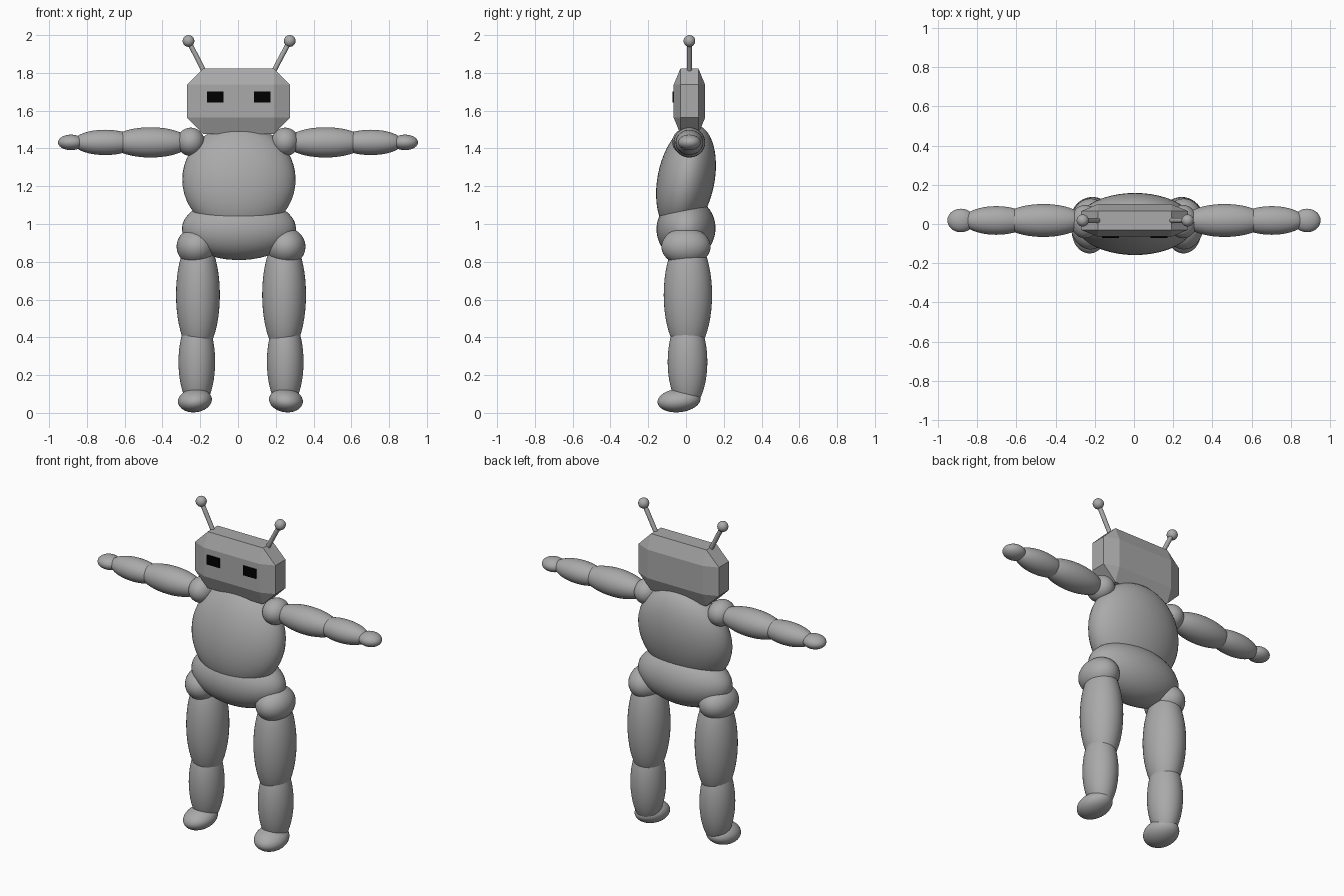
import bpy
import bmesh
from math import radians
from mathutils import Matrix, Vector

old = bpy.data.objects.get("Cube")
if old:
    bpy.data.objects.remove(old, do_unlink=True)


def material(name, value):
    mat = bpy.data.materials.new(name)
    mat.use_nodes = True
    colour = (value, value, value, 1)
    mat.diffuse_color = colour
    mat.node_tree.nodes["Principled BSDF"].inputs["Base Color"].default_value = colour
    return mat


GREY = material("body grey", 0.4)
BLACK = material("eye black", 0.0)


def finish(name, bm, mat, smooth=False):
    mesh = bpy.data.meshes.new(name)
    for face in bm.faces:
        face.smooth = smooth
    bm.to_mesh(mesh)
    bm.free()
    mesh.materials.append(mat)
    obj = bpy.data.objects.new(name, mesh)
    bpy.context.collection.objects.link(obj)
    return obj


def ellipsoid(name, centre, radii, tilt=(0, 0), axis="Z"):
    """Smooth ellipsoid with poles on the given axis, tilted about x and y."""
    bm = bmesh.new()
    pole = Matrix.Rotation(radians(90), 4, "Y") if axis == "X" else Matrix()
    bmesh.ops.create_uvsphere(bm, u_segments=40, v_segments=24, radius=1, matrix=pole)
    bm.transform(Matrix.Diagonal((*radii, 1)))
    turn = Matrix.Rotation(radians(tilt[1]), 4, "Y") @ Matrix.Rotation(radians(tilt[0]), 4, "X")
    bm.transform(Matrix.Translation(centre) @ turn)
    return finish(name, bm, GREY, True)


def box(name, centre, size, mat, bevel=0, squash=1):
    """Box with optional flat chamfers; squash narrows the chamfers along y."""
    bm = bmesh.new()
    bmesh.ops.create_cube(bm, size=1)
    bm.transform(Matrix.Diagonal((size[0], size[1] / squash, size[2], 1)))
    if bevel:
        bmesh.ops.bevel(bm, geom=bm.edges[:], offset=bevel, segments=1,
                        profile=0.5, affect="EDGES")
    bm.transform(Matrix.Translation(centre) @ Matrix.Diagonal((1, squash, 1, 1)))
    return finish(name, bm, mat)


def rod(name, start, end, radius):
    start, end = Vector(start), Vector(end)
    along = end - start
    bm = bmesh.new()
    bmesh.ops.create_cone(bm, cap_ends=True, segments=20, radius1=radius,
                          radius2=radius, depth=along.length)
    bm.transform(Matrix.Translation((start + end) / 2)
                 @ along.to_track_quat("Z", "Y").to_matrix().to_4x4())
    obj = finish(name, bm, GREY, True)
    for face in obj.data.polygons:
        face.use_smooth = len(face.vertices) == 4


# Trunk
ellipsoid("torso", (0.005, 0, 1.235), (0.30, 0.151, 0.295), (-11, 0))
ellipsoid("pelvis", (0.005, 0, 0.975), (0.302, 0.156, 0.166), (-8, 0))

# Head
box("head", (0.003, 0.018, 1.65), (0.545, 0.166, 0.345), GREY, 0.085, 0.41)

for side, s in (("right", -1), ("left", 1)):
    # Face and antennae
    box(side + "_eye", (0.004 + s * 0.124, -0.068, 1.672), (0.087, 0.009, 0.057), BLACK)
    tip = (0.006 + s * 0.268, 0.018, 1.969)
    rod(side + "_antenna", (0.004 + s * 0.175, 0.018, 1.79), tip, 0.013)
    ellipsoid(side + "_antenna_ball", tip, (0.031, 0.031, 0.031))

    # Arms, stretched along x
    ellipsoid(side + "_shoulder", (s * 0.25, 0.012, 1.435), (0.073, 0.085, 0.075))
    for part, x, radii in (("upper_arm", 0.463, (0.21, 0.084, 0.08)),
                           ("forearm", 0.703, (0.17, 0.073, 0.067)),
                           ("hand", 0.884, (0.069, 0.06, 0.041))):
        ellipsoid(f"{side}_{part}", (s * x, 0.018, 1.432), radii, axis="X")

    # Legs
    for part, x, y, z, radii in (("hip", 0.238, 0, 0.88, (0.103, 0.13, 0.1)),
                                 ("thigh", 0.228, 0.01, 0.625, (0.116, 0.128, 0.32)),
                                 ("shin", 0.234, 0.008, 0.27, (0.097, 0.105, 0.25))):
        ellipsoid(f"{side}_{part}", (0.016 + s * x, y, z), radii)
    ellipsoid(side + "_foot", (0.013 + s * 0.241, -0.037, 0.066),
              (0.09, 0.114, 0.062), (6, s * 7))
